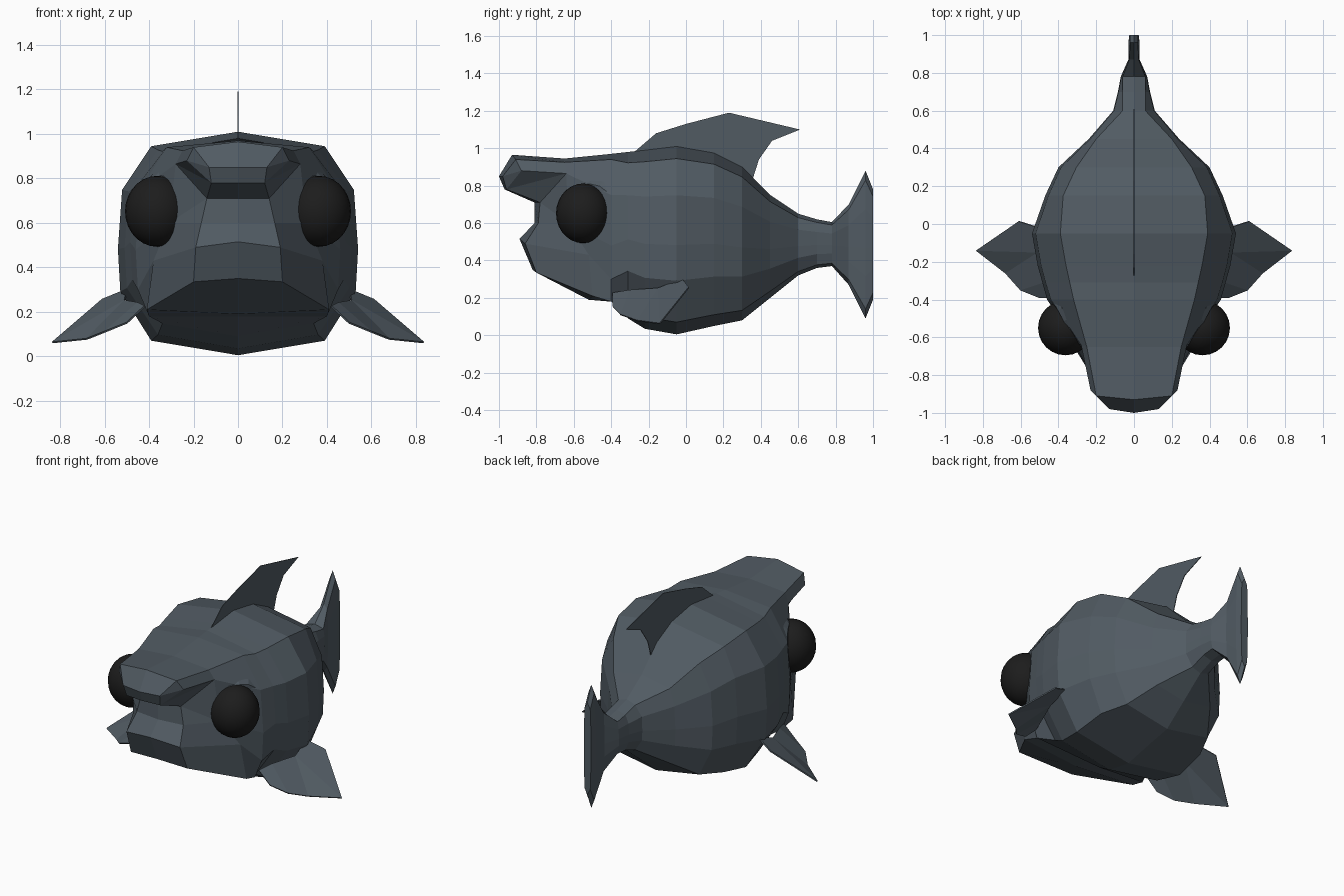
import bpy, bmesh
from mathutils import Vector

if "Cube" in bpy.data.objects:
    bpy.data.objects.remove(bpy.data.objects["Cube"])


def material(name, rgb):
    m = bpy.data.materials.new(name)
    m.diffuse_color = (*rgb, 1)
    m.use_nodes = True
    m.node_tree.nodes["Principled BSDF"].inputs["Base Color"].default_value = m.diffuse_color
    return m


SKIN = material("slate_skin", (0.082, 0.104, 0.124))
EYE = material("eye_black", (0.012, 0.012, 0.012))


def finish(name, bm, mat, mirror=True, smooth=False):
    me = bpy.data.meshes.new(name)
    bm.to_mesh(me)
    bm.free()
    me.materials.append(mat)
    for p in me.polygons:
        p.use_smooth = smooth
    ob = bpy.data.objects.new(name, me)
    bpy.context.collection.objects.link(ob)
    if mirror:
        mod = ob.modifiers.new("mirror", 'MIRROR')
        mod.merge_threshold = 0.0005
    return ob


# Half section of the body, from the back ridge down to the belly
def section(y, top, bottom, side, flat):
    h = top - bottom
    shape = [(0, 1), (flat, .935), (side * .965, .74), (side, .475),
             (side * .98, .285), (flat, .065), (0, 0)]
    return [(x, y, bottom + f * h) for x, f in shape]


# Cheek and neck sections, then the trunk and tail
rings = [
    [(0, -.65, .945), (.25, -.65, .925), (.28, -.64, .865), (.31, -.63, .6),
     (.38, -.52, .43), (.41, -.5, .21), (0, -.52, .19)],
    [(0, -.4, .97), (.32, -.4, .94), (.44, -.4, .75), (.46, -.4, .48),
     (.45, -.4, .30), (.40, -.4, .18), (0, -.4, .18)],
]
rings += [section(*r) for r in [
    (-.31, .98, .09, .485, .34), (-.22, .99, .035, .51, .36),
    (-.05, 1.01, .005, .54, .39), (.15, .975, .05, .47, .375),
    (.30, .90, .08, .40, .305), (.45, .75, .20, .24, .20),
    (.60, .65, .32, .11, .06), (.70, .62, .36, .085, .06),
    (.78, .605, .37, .07, .06), (.87, .70, .27, .03, .025),
    (.96, .88, .09, .03, .02), (1.0, .78, .19, .025, .02)]]

bm = bmesh.new()
grid = [[bm.verts.new(p) for p in r] for r in rings]
for a, b in zip(grid, grid[1:]):
    for i in range(6):
        bm.faces.new((a[i], a[i + 1], b[i + 1], b[i]))
bm.faces.new(grid[-1])

# Face: rows from brow to chin, as centre and outer points
rows = [((0, -.93, .965), (.20, -.91, .94)), ((0, -1.0, .85), (.13, -.98, .85)),
        ((0, -.97, .78), (.12, -.96, .78)), ((0, -.81, .71), (.14, -.78, .71)),
        ((0, -.81, .60), (.165, -.79, .60)), ((0, -.89, .515), (.19, -.86, .49)),
        ((0, -.82, .35), (.20, -.80, .335))]
mid = [bm.verts.new(a) for a, b in rows]
out = [bm.verts.new(b) for a, b in rows]
for i in range(6):
    bm.faces.new((mid[i], mid[i + 1], out[i + 1], out[i]))
corner = bm.verts.new((.23, -.88, .88))
h = grid[0]
for f in [(mid[0], out[0], h[1], h[0]), (out[0], corner, h[2], h[1]),
          (out[0], out[1], corner), (corner, out[1], out[2]),
          (corner, out[2], h[2]), (h[2], out[2], out[3]),
          (h[2], out[3], h[3]), (out[3], out[4], h[3]),
          (out[4], out[5], h[4], h[3]), (out[5], out[6], h[5], h[4]),
          (out[6], mid[6], h[6], h[5])]:
    bm.faces.new(f)
bmesh.ops.recalc_face_normals(bm, faces=bm.faces)
# An open half shell: make sure the belly faces point down
belly = min(bm.faces, key=lambda f: f.calc_center_median().z)
if belly.normal.z > 0:
    bmesh.ops.reverse_faces(bm, faces=bm.faces)
finish("body", bm, SKIN)

# Dorsal fin, a thin blade on the centre line
bm = bmesh.new()
bm.faces.new([bm.verts.new((0, y, z)) for y, z in
              [(-.30, .96), (-.16, 1.08), (0, 1.13), (.23, 1.19), (.61, 1.10),
               (.46, 1.04), (.39, .94), (.355, .83), (.2, .9), (0, .95)]])
fin = finish("dorsal_fin", bm, SKIN, mirror=False)
sol = fin.modifiers.new("thickness", 'SOLIDIFY')
sol.thickness, sol.offset = .004, 0

# Side fins, slanting outwards and down
bm = bmesh.new()
root = [bm.verts.new(p) for p in [(.50, -.02, .30), (.51, -.15, .25), (.45, -.30, .24),
                                  (.42, -.39, .225)]]
edge = [bm.verts.new(p) for p in [(.61, .015, .255), (.835, -.14, .062),
                                  (.68, -.26, .078), (.60, -.35, .11), (.50, -.39, .15)]]
for f in [(root[0], root[1], edge[1], edge[0]), (root[1], edge[2], edge[1]),
          (root[1], root[2], edge[3], edge[2]), (root[2], root[3], edge[4], edge[3])]:
    bm.faces.new(f)
bmesh.ops.recalc_face_normals(bm, faces=bm.faces)
fin = finish("side_fins", bm, SKIN)
sol = fin.modifiers.new("thickness", 'SOLIDIFY')
sol.thickness, sol.offset = .008, 0

# Eye sockets: bevelled discs tilted outwards and forwards
axis = Vector((.88, -.47, 0)).normalized()
turn = axis.to_track_quat('Z', 'Y').to_matrix().to_4x4()
bm = bmesh.new()
bmesh.ops.create_cone(bm, cap_ends=True, segments=16, radius1=.18, radius2=.18, depth=.1)
rim = [e for e in bm.edges if all(v.co.z > 0 for v in e.verts)]
bmesh.ops.bevel(bm, geom=rim, offset=.025, segments=1, affect='EDGES')
bmesh.ops.transform(bm, matrix=turn, verts=bm.verts)
bmesh.ops.translate(bm, vec=Vector((.355, -.505, .655)) - axis * .03, verts=bm.verts)
finish("eye_sockets", bm, SKIN)

# Eyeballs
bm = bmesh.new()
bmesh.ops.create_uvsphere(bm, u_segments=24, v_segments=14, radius=.145)
bmesh.ops.scale(bm, vec=(1, 1, 1.1), verts=bm.verts)
bmesh.ops.translate(bm, vec=(.363, -.55, .652), verts=bm.verts)
finish("eyes", bm, EYE, smooth=True)
